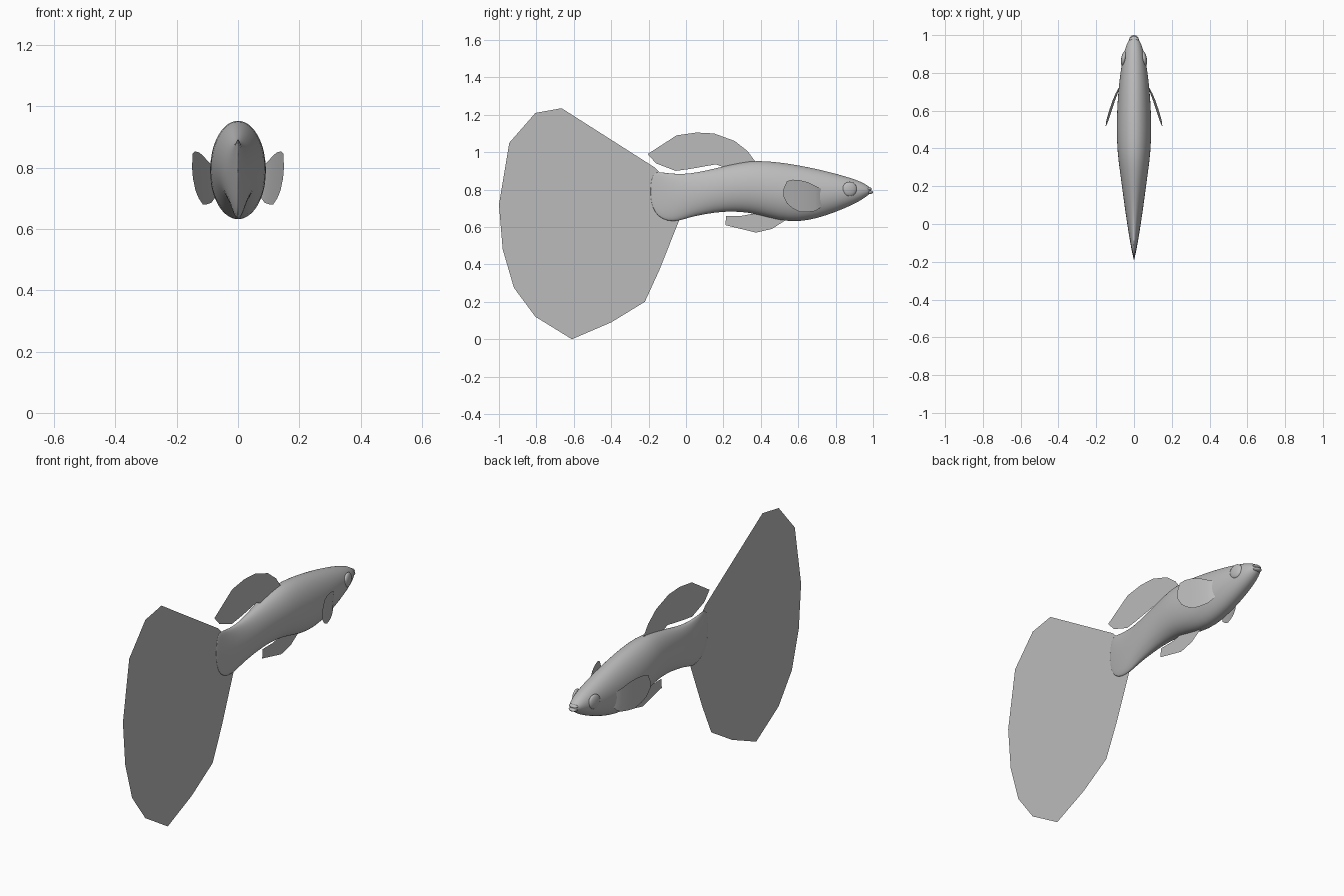
import bpy, bmesh, math

if "Cube" in bpy.data.objects:
    bpy.data.objects.remove(bpy.data.objects["Cube"])

grey = bpy.data.materials.new("plain grey")
grey.diffuse_color = (0.5, 0.5, 0.5, 1)
grey.use_nodes = True
grey.node_tree.nodes["Principled BSDF"].inputs["Base Color"].default_value = grey.diffuse_color


def finish(name, bm, smooth=True):
    """Turn a bmesh into a named, grey object."""
    mesh = bpy.data.meshes.new(name)
    bm.to_mesh(mesh)
    bm.free()
    ob = bpy.data.objects.new(name, mesh)
    bpy.context.collection.objects.link(ob)
    mesh.materials.append(grey)
    for p in mesh.polygons:
        p.use_smooth = smooth
    return ob


def flat_fin(name, outline):
    """Thin sheet in the middle plane from a (y, z) outline."""
    bm = bmesh.new()
    face = bm.faces.new([bm.verts.new((0, y, z)) for y, z in outline])
    if face.normal.x < 0:
        face.normal_flip()
    bmesh.ops.triangulate(bm, faces=bm.faces[:])
    return finish(name, bm, False)


def ellipsoid(name, centre, radii, tilt=0.0):
    bm = bmesh.new()
    bmesh.ops.create_uvsphere(bm, u_segments=20, v_segments=12, radius=1)
    bmesh.ops.scale(bm, vec=radii, verts=bm.verts)
    ob = finish(name, bm)
    ob.location = centre
    ob.rotation_euler.z = tilt
    return ob


# Body: oval rings (y, top, bottom, half width) from tail root to snout
RINGS = [
    (-0.19, 0.82, 0.76, 0.001), (-0.178, 0.885, 0.70, 0.004),
    (-0.15, 0.897, 0.655, 0.010), (-0.10, 0.888, 0.630, 0.020),
    (-0.04, 0.884, 0.630, 0.030), (0.02, 0.886, 0.652, 0.039),
    (0.10, 0.900, 0.668, 0.051), (0.20, 0.925, 0.683, 0.064),
    (0.30, 0.946, 0.681, 0.078), (0.38, 0.957, 0.668, 0.088),
    (0.50, 0.947, 0.634, 0.093), (0.60, 0.931, 0.626, 0.090),
    (0.70, 0.911, 0.645, 0.084), (0.80, 0.886, 0.679, 0.073),
    (0.90, 0.857, 0.722, 0.056), (0.95, 0.835, 0.752, 0.040),
    (0.975, 0.818, 0.772, 0.027), (0.988, 0.806, 0.782, 0.014),
]
SEG = 28
bm = bmesh.new()
loops = []
for y, top, bottom, half in RINGS:
    mid, rise = (top + bottom) / 2, (top - bottom) / 2
    loops.append([bm.verts.new((half * math.cos(a), y, mid + rise * math.sin(a)))
                  for a in (2 * math.pi * i / SEG for i in range(SEG))])
for a, b in zip(loops, loops[1:]):
    for i in range(SEG):
        j = (i + 1) % SEG
        bm.faces.new((a[i], b[i], b[j], a[j]))
bm.faces.new(loops[0])
bm.faces.new(loops[-1][::-1])
bmesh.ops.recalc_face_normals(bm, faces=bm.faces)
body = finish("body", bm)
sub = body.modifiers.new("smooth", "SUBSURF")
sub.levels = sub.render_levels = 1

# Mouth: two small lips, the lower one jutting out
ellipsoid("upper_lip", (0, 0.975, 0.803), (0.026, 0.018, 0.010))
ellipsoid("lower_lip", (0, 0.979, 0.786), (0.024, 0.021, 0.010))

# Middle fins
flat_fin("tail_fin", [
    (-1.0, 0.72), (-0.945, 1.05), (-0.805, 1.21), (-0.665, 1.235),
    (-0.17, 0.92), (-0.12, 0.87), (-0.10, 0.76), (-0.035, 0.64),
    (-0.14, 0.375), (-0.22, 0.20), (-0.40, 0.09), (-0.61, 0.0),
    (-0.805, 0.12), (-0.92, 0.275), (-0.98, 0.48)])
flat_fin("dorsal_fin", [
    (-0.205, 0.99), (-0.05, 1.09), (0.055, 1.105), (0.15, 1.10),
    (0.26, 1.06), (0.33, 1.005), (0.37, 0.95), (0.30, 0.93), (0.20, 0.92),
    (0.16, 0.935), (0.02, 0.91), (-0.055, 0.90), (-0.16, 0.94)])
flat_fin("anal_fin", [
    (0.215, 0.66), (0.21, 0.61), (0.375, 0.57), (0.46, 0.59),
    (0.53, 0.635), (0.50, 0.66), (0.38, 0.675), (0.30, 0.66)])

# Side fins: columns (y, top, bottom) curving away from the body
COLUMNS = [
    (0.73, 0.80, 0.72), (0.715, 0.808, 0.70), (0.69, 0.82, 0.685),
    (0.65, 0.84, 0.68), (0.61, 0.85, 0.68), (0.57, 0.853, 0.70),
    (0.54, 0.845, 0.725), (0.52, 0.80, 0.765)]
for side, label in ((1, "right"), (-1, "left")):
    bm = bmesh.new()
    grid = []
    for y, top, bottom in COLUMNS:
        spread = 0.075 + 0.078 * ((0.73 - y) / 0.21) ** 0.7
        col = []
        for k in range(5):
            z = top + (bottom - top) * k / 4
            col.append(bm.verts.new((side * (spread - 0.08 * (0.84 - z)), y, z)))
        grid.append(col)
    for a, b in zip(grid, grid[1:]):
        for k in range(4):
            quad = (a[k], b[k], b[k + 1], a[k + 1])
            bm.faces.new(quad if side > 0 else quad[::-1])
    finish(label + "_side_fin", bm)

    # Eyes: flattened domes on the head
    ellipsoid(label + "_eye", (side * 0.054, 0.875, 0.803),
              (0.014, 0.039, 0.039), side * 0.17)
